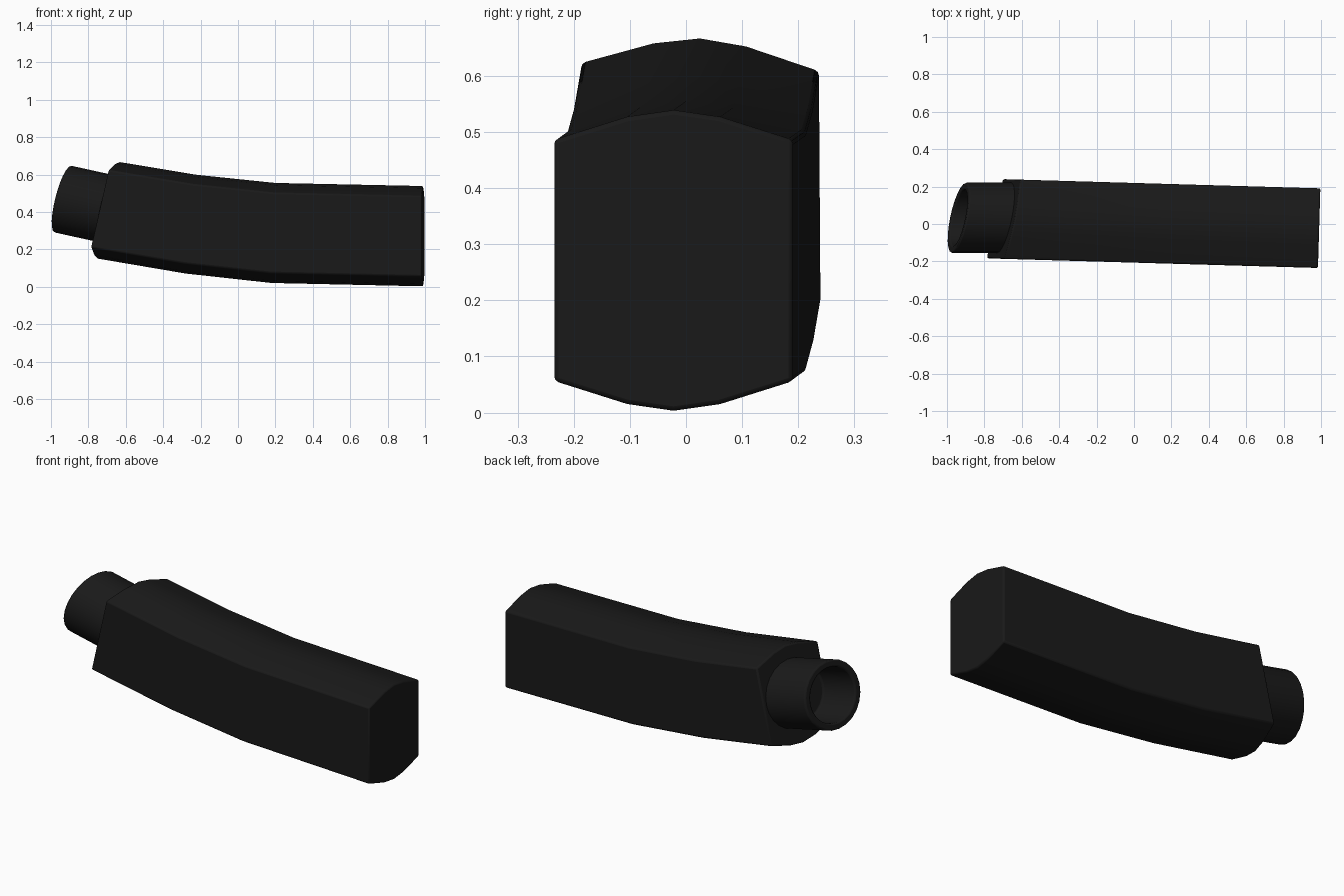
import bpy, bmesh, math

if "Cube" in bpy.data.objects:
    bpy.data.objects.remove(bpy.data.objects["Cube"])

black = bpy.data.materials.new("black_plastic")
black.diffuse_color = (0.01, 0.01, 0.01, 1)
black.use_nodes = True
black.node_tree.nodes["Principled BSDF"].inputs["Base Color"].default_value = black.diffuse_color


def ring(bm, section, centre, ky, kz, slope, drift):
    """Section points slid along the sweep direction onto a tilted plane."""
    cx, cy, cz = centre
    out = []
    for v, w in section:
        dx = ky * v + kz * w
        out.append(bm.verts.new((cx + dx, cy + v + drift * dx, cz + w - slope * dx)))
    return out


def bridge(bm, a, b):
    for i in range(len(a)):
        j = (i + 1) % len(a)
        bm.faces.new((a[i], a[j], b[j], b[i]))


def finish(bm, name, bevel):
    bmesh.ops.recalc_face_normals(bm, faces=bm.faces)
    me = bpy.data.meshes.new(name)
    bm.to_mesh(me)
    bm.free()
    ob = bpy.data.objects.new(name, me)
    bpy.context.collection.objects.link(ob)
    me.materials.append(black)
    mod = ob.modifiers.new("edge_bevel", 'BEVEL')
    mod.width = bevel
    mod.segments = 2
    mod.limit_method = 'ANGLE'
    mod.angle_limit = math.radians(40)
    bpy.ops.object.select_all(action='DESELECT')
    ob.select_set(True)
    bpy.context.view_layer.objects.active = ob
    bpy.ops.object.shade_smooth_by_angle(angle=math.radians(30))
    return ob


# Curved body: flat sides, crowned top and bottom
top = [(0.213, 0.215), (0.083, 0.256), (0, 0.268), (-0.083, 0.256), (-0.213, 0.215)]
section = top + [(-v, -w) for v, w in top]
stations = [  # x, z, plane tilt across, plane tilt upward, slope
    (0.99, 0.271, 0.03, 0.0, 0.02),
    (0.19, 0.288, 0.03, 0.04, 0.06),
    (-0.25, 0.335, 0.06, 0.11, 0.14),
    (-0.697, 0.41, 0.20, 0.22, 0.17),
]
bm = bmesh.new()
rings = [ring(bm, section, (x, 0.0065 - 0.029 * x, z), ky, kz, s, -0.029)
         for x, z, ky, kz, s in stations]
for a, b in zip(rings, rings[1:]):
    bridge(bm, a, b)
bm.faces.new(rings[0])
bm.faces.new(rings[-1])
finish(bm, "grip_body", 0.008)

# Hollow collar emerging from the slanted end
SIDES = 24


def circle(r):
    return [(r * math.cos(2 * math.pi * i / SIDES), r * math.sin(2 * math.pi * i / SIDES))
            for i in range(SIDES)]


bm = bmesh.new()
rings = [ring(bm, circle(r), (x, 0.033, 0.47 - 0.22 * (x + 0.94)), 0.2, 0.24, 0.22, 0)
         for r, x in ((0.188, -0.67), (0.188, -0.94), (0.15, -0.94), (0.15, -0.74))]
for a, b in zip(rings, rings[1:]):
    bridge(bm, a, b)
bm.faces.new(rings[0])
bm.faces.new(rings[-1])
finish(bm, "end_collar", 0.008)
